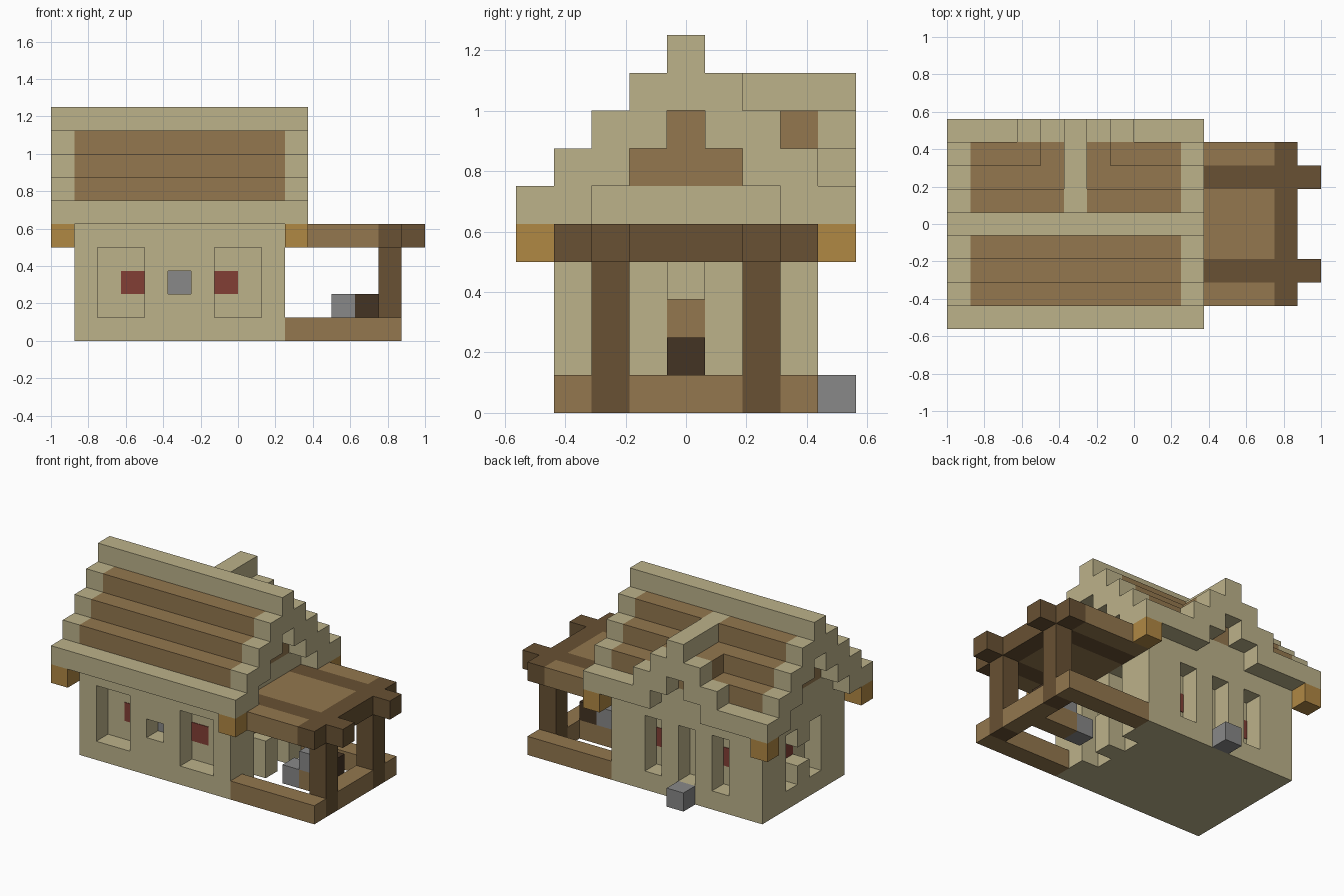
import bpy, bmesh
from mathutils import Vector

if "Cube" in bpy.data.objects:
    bpy.data.objects.remove(bpy.data.objects["Cube"])

U = 0.125                              # one building block
ORIGIN = Vector((-1, -0.5625, 0))


def material(name, r, g, b):
    lin = [((c / 255 + 0.055) / 1.055) ** 2.4 for c in (r, g, b)] + [1]
    m = bpy.data.materials.new(name)
    m.use_nodes = True
    m.diffuse_color = lin
    m.node_tree.nodes["Principled BSDF"].inputs["Base Color"].default_value = lin
    return m


TAN = material("sandstone", 188, 178, 138)
BROWN = material("brown_plank", 147, 119, 78)
DARK = material("dark_timber", 104, 81, 51)
ORANGE = material("orange_wood", 176, 136, 68)
GREY = material("grey_stone", 136, 136, 136)
RED = material("red_cloth", 130, 63, 53)
UMBER = material("umber_wood", 68, 51, 35)


def box(i, j, k):
    """Block cells in inclusive ranges; a single number means one cell."""
    rng = [range(a[0], a[1] + 1) if isinstance(a, tuple) else (a,) for a in (i, j, k)]
    return {(x, y, z) for x in rng[0] for y in rng[1] for z in rng[2]}


def part(name, mat, cells):
    """Outer skin of a group of blocks as one flat-shaded mesh."""
    bm = bmesh.new()
    for c in cells:
        for ax in range(3):
            for s in (0, 1):
                n = list(c)
                n[ax] += 2 * s - 1
                if tuple(n) in cells:
                    continue
                base = Vector(c)
                base[ax] += s
                u, v = Vector((0, 0, 0)), Vector((0, 0, 0))
                u[(ax + 1) % 3] = v[(ax + 2) % 3] = 1
                quad = [base, base + u, base + u + v, base + v]
                if not s:
                    quad.reverse()
                bm.faces.new([bm.verts.new(ORIGIN + p * U) for p in quad])
    bmesh.ops.remove_doubles(bm, verts=bm.verts, dist=0.001)
    bmesh.ops.dissolve_limit(bm, angle_limit=0.01, verts=bm.verts, edges=bm.edges)
    me = bpy.data.meshes.new(name)
    bm.to_mesh(me)
    bm.free()
    me.materials.append(mat)
    ob = bpy.data.objects.new(name, me)
    bpy.context.collection.objects.link(ob)
    return ob


def plate(name, mat, cell, axis, side):
    """Thin coloured panel on one side of a solid block."""
    size = Vector((U, U, U))
    size[axis] = 0.008
    pos = ORIGIN + (Vector(cell) + Vector((0.5, 0.5, 0.5))) * U
    pos[axis] += side * U / 2
    bpy.ops.mesh.primitive_cube_add(size=1, location=pos)
    ob = bpy.context.object
    ob.name, ob.scale = name, size
    ob.data.materials.append(mat)


# House body with window and door recesses
walls = box((1, 9), (1, 7), (0, 4))
for i in ((2, 3), (7, 8)):
    walls -= box(i, 1, (1, 3))
walls -= box(5, 1, 2)
for i in (3, 5, 7):
    walls -= box(i, 7, (1, 3))
for i, low in ((1, 1), (9, 0)):
    for j in (3, 5):
        walls -= box(i, j, (low, 3))
    walls -= box(i, 4, 2)
part("house_walls", TAN, walls)

# Coloured panels inside the recesses
for i, mat in ((3, RED), (5, GREY), (7, RED)):
    plate("front_window_panel", mat, (i, 2, 2), 1, -1)
    if mat is RED:
        plate("back_window_panel", mat, (i, 6, 2), 1, 1)
plate("end_window_panel", RED, (2, 4, 2), 0, -1)
plate("door_panel", BROWN, (8, 4, 2), 0, 1)

# Attic: sandstone band with plank gables above
part("attic_band", TAN, box((1, 9), (1, 7), 5))
part("attic_gable", BROWN,
     box((1, 9), (2, 6), 6) | box((1, 9), (3, 5), 7) | box((1, 9), 4, 8))

# Dormer ridge and sides
dormer_ridge = box(5, (5, 8), 8)
part("dormer_ridge", TAN, dormer_ridge)
part("dormer_sides", BROWN, box((4, 6), 7, 7))

# Roof courses stepping up to the ridge
courses = set()
for d in (1, 2, 3):
    for j in (4 - d, 4 + d):
        courses |= box((1, 9), j, 9 - d)
part("roof_courses", BROWN, courses - dormer_ridge)
part("roof_ridge", TAN, box((1, 9), 4, 9))
part("front_eave", TAN, box((1, 9), 0, 5))
part("back_eave", TAN, box((1, 2), 8, 5) | box((8, 9), 8, 5))

# Stepped gable trims
for name, i in (("left_gable_trim", 10), ("right_gable_trim", 0)):
    trim = set()
    for j in range(9):
        top = 9 - abs(j - 4)
        trim |= box(i, j, (max(top - 1, 5), top))
    part(name, TAN, trim)
dormer_trim = box(5, 8, 7)
for d in (1, 2):
    for i in (5 - d, 5 + d):
        dormer_trim |= box(i, 8, (7 - d, 8 - d))
part("dormer_trim", TAN, dormer_trim)

# Corner brackets under the eaves
for i in (0, 10):
    for j in (0, 8):
        part("eave_bracket", ORANGE, box(i, j, 4))

# Porch
posts = box(14, 2, (0, 3)) | box(14, 6, (0, 3))
frame = box(14, (1, 7), 4) | box((10, 15), 2, 4) | box((10, 15), 6, 4)
part("porch_posts_and_beams", DARK, posts | frame)
part("porch_roof", BROWN, box((10, 13), (1, 7), 4) - frame)
sill = box(14, (1, 7), 0) | box((10, 13), 1, 0) | box((10, 13), 7, 0)
part("porch_sill", BROWN, (sill | box((12, 13), 4, 0)) - posts)

# Steps
part("porch_steps", GREY, box(11, 4, 0) | box(12, 4, 1))
part("porch_top_step", UMBER, box(13, 4, 1))
part("back_step", GREY, box(5, 8, 0))
